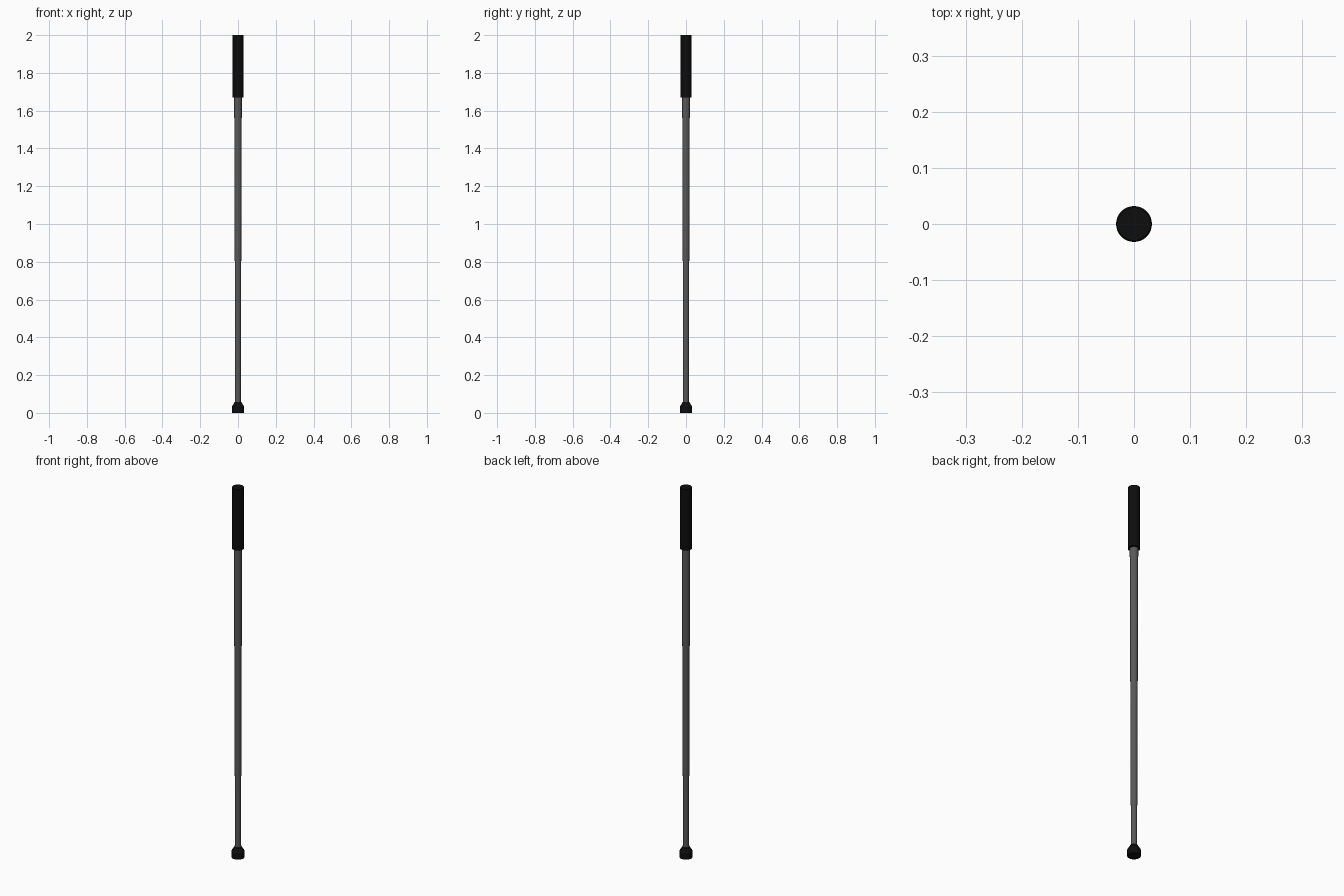
import bpy, bmesh, math

if "Cube" in bpy.data.objects:
    bpy.data.objects.remove(bpy.data.objects["Cube"])


def material(name, value):
    m = bpy.data.materials.new(name)
    m.diffuse_color = (value, value, value, 1)
    m.use_nodes = True
    m.node_tree.nodes["Principled BSDF"].inputs["Base Color"].default_value = m.diffuse_color
    return m


def lathe(name, profile, mat, sides=32):
    """Closed solid of revolution from (radius, z) pairs, bottom to top."""
    bm = bmesh.new()
    rings = [[bm.verts.new((r * math.cos(2 * math.pi * i / sides),
                            r * math.sin(2 * math.pi * i / sides), z))
              for i in range(sides)] for r, z in profile]
    for a, b in zip(rings, rings[1:]):
        for i in range(sides):
            j = (i + 1) % sides
            bm.faces.new((a[i], a[j], b[j], b[i]))
    bm.faces.new(rings[0][::-1])
    bm.faces.new(rings[-1])
    mesh = bpy.data.meshes.new(name)
    bm.to_mesh(mesh)
    bm.free()
    ob = bpy.data.objects.new(name, mesh)
    bpy.context.collection.objects.link(ob)
    mesh.materials.append(mat)
    bpy.context.view_layer.objects.active = ob
    ob.select_set(True)
    bpy.ops.object.shade_smooth_by_angle(angle=math.radians(30))
    ob.select_set(False)
    return ob


black = material("black_rubber", 0.004)
grey = material("dark_metal", 0.1)

# Tapered shaft
lathe("shaft", [(0.0145, 0.03), (0.0203, 1.69)], grey)
# Grip at the top
lathe("grip", [(0.0295, 1.67), (0.0295, 2.0)], black)
# Rubber foot with a chamfered shoulder
lathe("foot", [(0.032, 0.0), (0.032, 0.034), (0.018, 0.057)], black)
